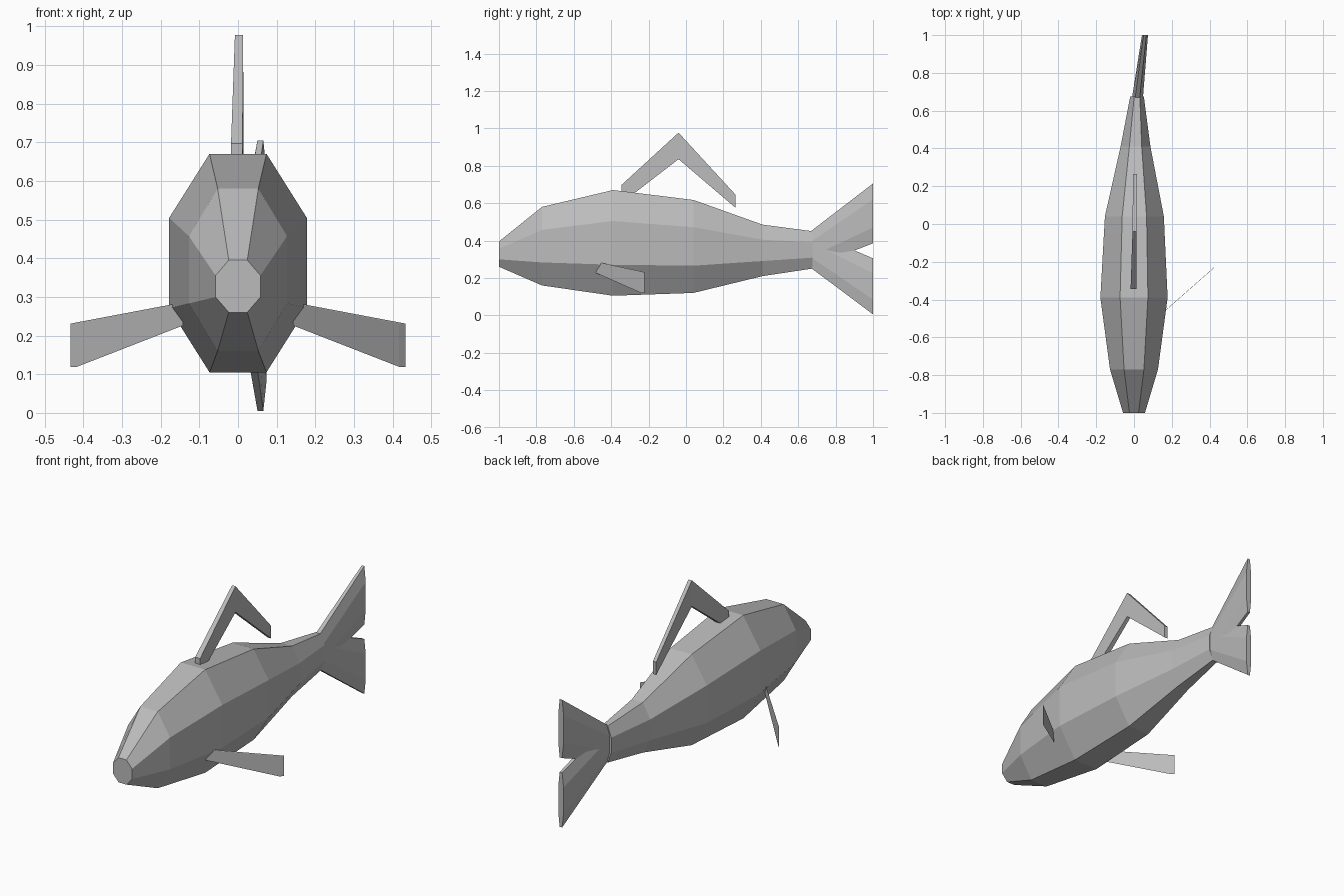
import bpy, bmesh

if "Cube" in bpy.data.objects:
    bpy.data.objects.remove(bpy.data.objects["Cube"])

# One plain grey for the whole fish
grey = bpy.data.materials.new("fish grey")
grey.use_nodes = True
grey.diffuse_color = (0.5, 0.5, 0.5, 1)
grey.node_tree.nodes["Principled BSDF"].inputs["Base Color"].default_value = (0.5, 0.5, 0.5, 1)


def loft(name, rings):
    """Skin equal-sized rings of points into a closed flat-shaded solid."""
    bm = bmesh.new()
    loops = [[bm.verts.new(p) for p in ring] for ring in rings]
    n = len(loops[0])
    for a, b in zip(loops, loops[1:]):
        for i in range(n):
            j = (i + 1) % n
            bm.faces.new((a[i], a[j], b[j], b[i]))
    bm.faces.new(loops[0][::-1])
    bm.faces.new(loops[-1])
    bmesh.ops.recalc_face_normals(bm, faces=bm.faces)
    mesh = bpy.data.meshes.new(name)
    bm.to_mesh(mesh)
    bm.free()
    mesh.materials.append(grey)
    obj = bpy.data.objects.new(name, mesh)
    bpy.context.collection.objects.link(obj)
    return obj


def octagon(y, top, bottom, half, x=0, k=0.414):
    """Stretched octagon standing across the length of the fish."""
    c, h = (top + bottom) / 2, (top - bottom) / 2
    shape = [(k, 1), (1, k), (1, -k), (k, -1), (-k, -1), (-1, -k), (-1, k), (-k, 1)]
    return [(x + half * u, y, c + h * v) for u, v in shape]


# Body, bending slightly sideways toward the tail
loft("body", [
    octagon(-1.0, 0.395, 0.26, 0.058),
    octagon(-0.77, 0.58, 0.16, 0.127),
    octagon(-0.39, 0.67, 0.105, 0.178),
    octagon(0.04, 0.617, 0.12, 0.156, 0.002),
    octagon(0.41, 0.485, 0.21, 0.079, 0.008),
    octagon(0.675, 0.45, 0.25, 0.036, 0.016),
])

# Tail lobes, both growing from the same narrow root
for name, top, bottom in (("upper_tail_lobe", 0.705, 0.385), ("lower_tail_lobe", 0.305, 0.005)):
    loft(name, [octagon(0.665, 0.448, 0.256, 0.029, 0.018),
                octagon(1.0, top, bottom, 0.016, 0.058, 0.47)])

# Side fins, swept back and drooping
for name, s, tip_y in (("left_side_fin", 1, -0.23), ("right_side_fin", -1, -0.195)):
    t = 0.008
    loft(name, [
        [(s * (x + dx), y + dx, z) for dx, z in ((-t, hi), (t, hi), (t, lo), (-t, lo))]
        for x, y, hi, lo in ((0.15, -0.472, 0.283, 0.226), (0.425, tip_y, 0.231, 0.119))
    ])

# Back fin, an open bent strap
loft("back_fin", [
    [(x0, y, hi), (x1, y, hi), (x1, y, lo), (x0, y, lo)]
    for y, hi, lo, x0, x1 in ((-0.345, 0.697, 0.6, -0.018, 0.012),
                              (-0.04, 0.977, 0.835, -0.008, 0.013),
                              (0.265, 0.645, 0.575, -0.005, 0.015))
])
